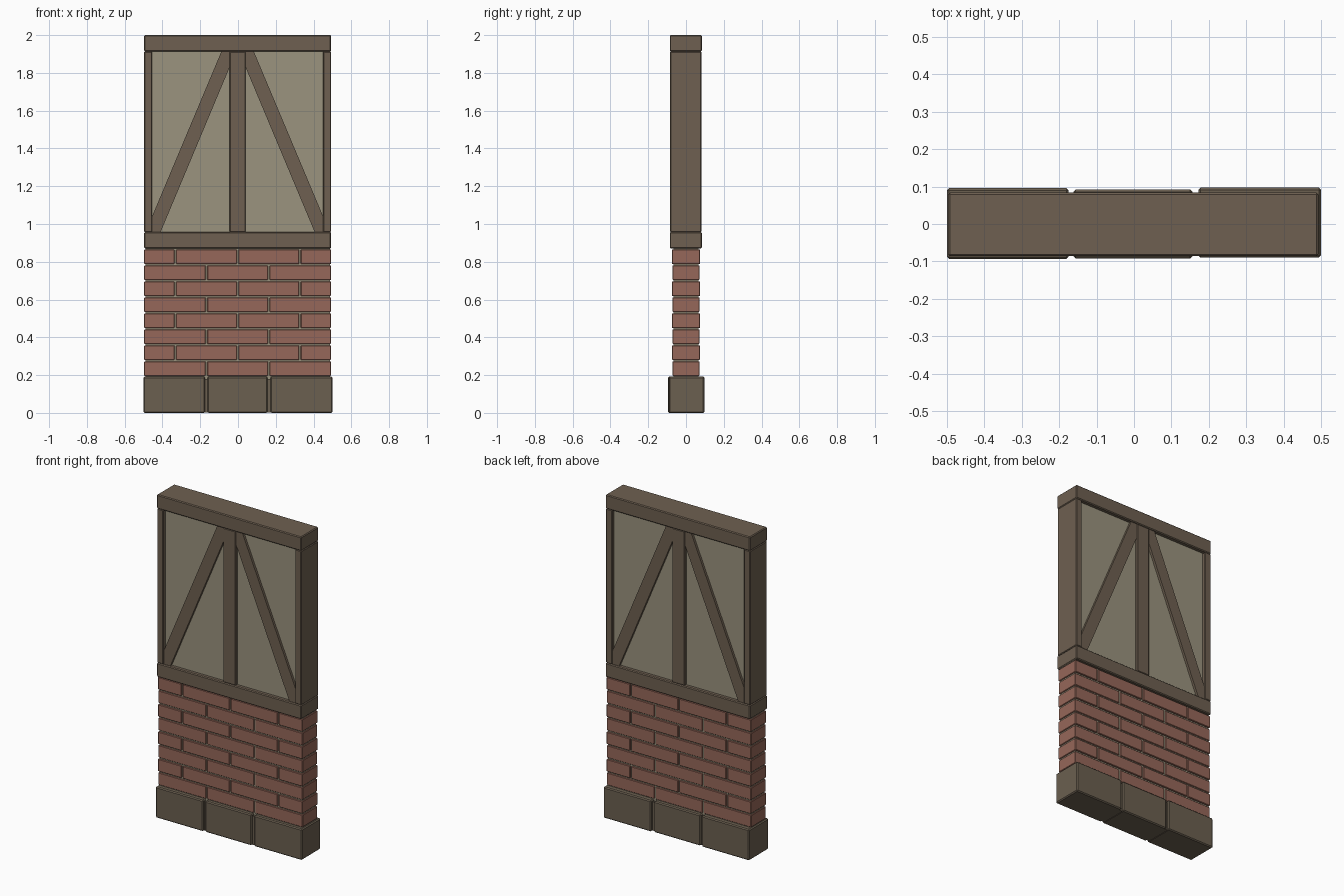
import bpy
import bmesh

cube = bpy.data.objects.get("Cube")
if cube:
    bpy.data.objects.remove(cube, do_unlink=True)


def make_material(name, colour):
    mat = bpy.data.materials.new(name)
    mat.use_nodes = True
    rgba = (*colour, 1.0)
    mat.diffuse_color = rgba
    mat.node_tree.nodes["Principled BSDF"].inputs["Base Color"].default_value = rgba
    return mat


WOOD = make_material("brown timber", (0.156, 0.117, 0.082))
STONE = make_material("grey brown stone", (0.146, 0.115, 0.080))
PLASTER = make_material("tan plaster", (0.328, 0.292, 0.209))
BRICK = make_material("red brick", (0.305, 0.136, 0.100))


def prism(name, outline, y0, y1, mat, bevel=0.0):
    """Extrude an x-z outline from y0 to y1."""
    bm = bmesh.new()
    face = bm.faces.new([bm.verts.new((x, y0, z)) for x, z in outline])
    moved = bmesh.ops.extrude_face_region(bm, geom=[face])["geom"]
    verts = [v for v in moved if isinstance(v, bmesh.types.BMVert)]
    bmesh.ops.translate(bm, verts=verts, vec=(0, y1 - y0, 0))
    bmesh.ops.recalc_face_normals(bm, faces=bm.faces)
    mesh = bpy.data.meshes.new(name)
    bm.to_mesh(mesh)
    bm.free()
    mesh.materials.append(mat)
    obj = bpy.data.objects.new(name, mesh)
    bpy.context.collection.objects.link(obj)
    if bevel:
        mod = obj.modifiers.new("worn edge", "BEVEL")
        mod.width = bevel
        mod.segments = 1
    return obj


def box(name, x0, x1, y0, y1, z0, z1, mat, bevel=0.0):
    return prism(name, [(x0, z0), (x1, z0), (x1, z1), (x0, z1)], y0, y1, mat, bevel)


LEFT, RIGHT, MID = -0.497, 0.493, -0.002

# Foundation: three rough blocks around a core
box("foundation_core", -0.48, 0.48, -0.08, 0.08, 0.002, 0.18, STONE)
for i, (x0, x1, y0, y1) in enumerate([(-0.5, -0.175, -0.094, 0.096),
                                      (-0.162, 0.156, -0.092, 0.092),
                                      (0.172, 0.5, -0.09, 0.097)]):
    box(f"foundation_block_{i + 1}", x0, x1, y0, y1, 0, 0.192, STONE, 0.006)

# Brick courses laid in running bond over mortar
box("mortar", LEFT + 0.006, RIGHT - 0.006, -0.066, 0.066, 0.18, 0.88, PLASTER)
ROWS, BASE, GAP = 8, 0.196, 0.008
pitch = (0.873 - BASE) / ROWS
length = (RIGHT - LEFT) / 3
for row in range(ROWS):
    odd = row % 2
    depth = 0.075 if odd else 0.072
    z0 = BASE + row * pitch
    edges = [LEFT + k * length for k in range(4)]
    if odd:
        edges = [LEFT] + [e + length / 2 for e in edges[:3]] + [RIGHT]
    for k, (a, b) in enumerate(zip(edges, edges[1:])):
        x0 = a if k == 0 else a + GAP / 2
        x1 = b if k == len(edges) - 2 else b - GAP / 2
        box(f"brick_{row + 1}_{k + 1}", x0, x1, -depth, depth,
            z0, z0 + pitch - GAP, BRICK, 0.003)

# Timber frame
SILL, HEAD = 0.957, 1.913
box("sill_beam", LEFT, RIGHT, -0.086, 0.084, 0.87, SILL, WOOD, 0.005)
box("top_beam", LEFT, RIGHT, -0.086, 0.084, HEAD, 2.0, WOOD, 0.005)
box("right_post", LEFT, LEFT + 0.043, -0.084, 0.082, SILL, HEAD, WOOD, 0.004)
box("left_post", RIGHT - 0.043, RIGHT, -0.084, 0.082, SILL, HEAD, WOOD, 0.004)
box("centre_post", MID - 0.043, MID + 0.043, -0.082, 0.08, SILL, HEAD, WOOD, 0.004)

# Diagonal braces, mirrored about the centre post
brace = [(0.408, SILL), (0.455, SILL), (0.455, 1.035),
         (0.086, HEAD), (0.04, HEAD), (0.04, 1.835)]
for name, side in (("right_brace", -1), ("left_brace", 1)):
    prism(name, [(MID + side * x, z) for x, z in brace], -0.077, 0.075, WOOD)

# Plaster infill
box("plaster_panel", LEFT + 0.02, RIGHT - 0.02, -0.062, 0.06, 0.93, 1.94, PLASTER)
